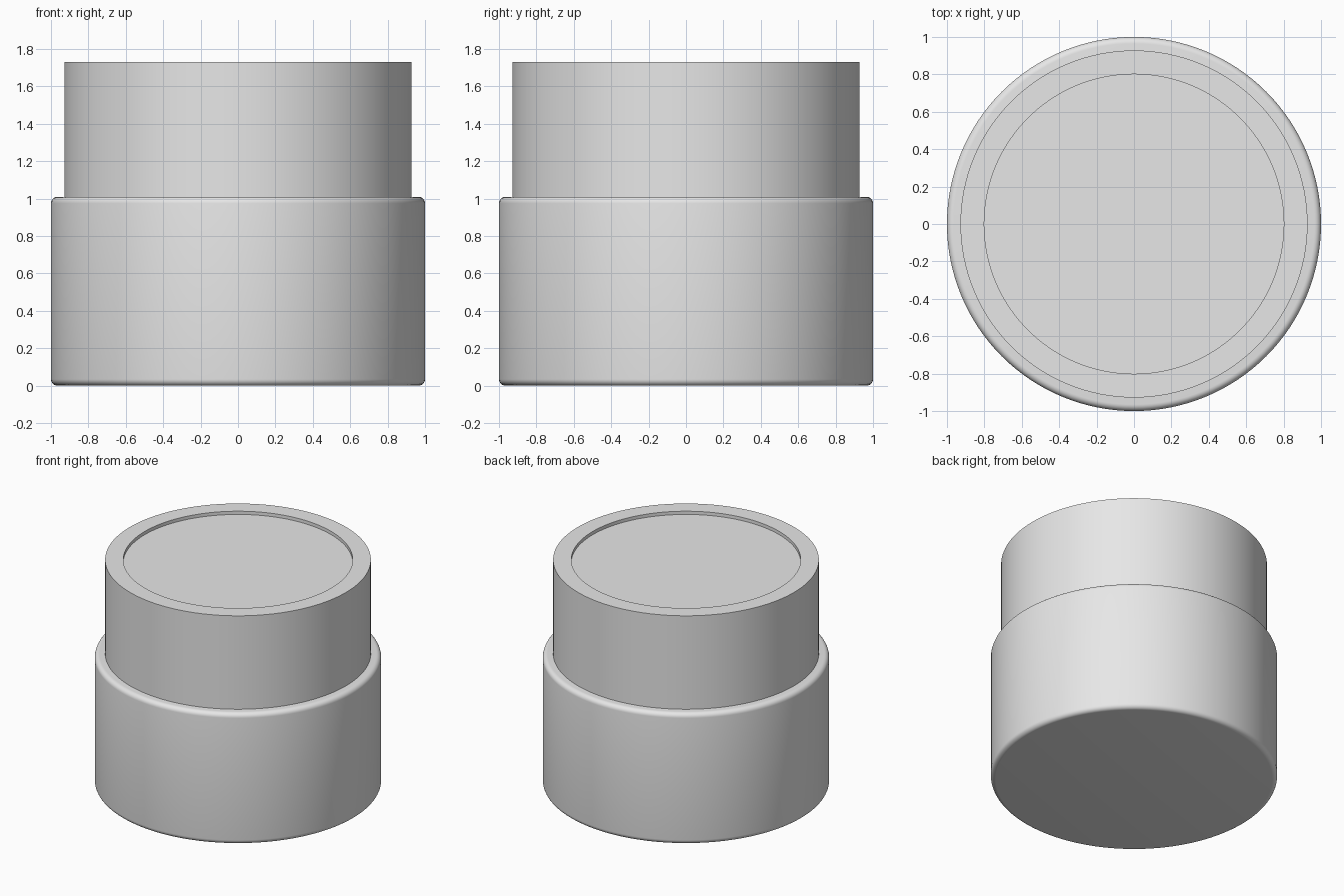
import bpy, bmesh, math

SIDES = 128

cube = bpy.data.objects.get("Cube")
if cube:
    bpy.data.objects.remove(cube, do_unlink=True)

# Single plain grey material
grey = bpy.data.materials.new("light_grey")
grey.use_nodes = True
colour = (0.8, 0.8, 0.8, 1)
grey.diffuse_color = colour
grey.node_tree.nodes["Principled BSDF"].inputs["Base Color"].default_value = colour


def cylinder(name, radius, bottom, top):
    """Closed upright cylinder as a bmesh with its object."""
    mesh = bpy.data.meshes.new(name)
    obj = bpy.data.objects.new(name, mesh)
    bpy.context.collection.objects.link(obj)
    mesh.materials.append(grey)
    bm = bmesh.new()
    bmesh.ops.create_cone(bm, cap_ends=True, segments=SIDES, radius1=radius,
                          radius2=radius, depth=top - bottom)
    bmesh.ops.translate(bm, verts=bm.verts, vec=(0, 0, (top + bottom) / 2))
    return obj, bm


def finish(obj, bm):
    bm.to_mesh(obj.data)
    bm.free()
    bpy.ops.object.select_all(action="DESELECT")
    obj.select_set(True)
    bpy.context.view_layer.objects.active = obj
    bpy.ops.object.shade_smooth_by_angle(angle=math.radians(35))


# Jar body with rounded top and bottom rims
body, bm = cylinder("jar_body", 1.0, 0.0, 1.01)
rims = [e for e in bm.edges if abs(e.verts[0].co.z - e.verts[1].co.z) < 0.01]
bmesh.ops.bevel(bm, geom=rims, offset=0.035, segments=6, profile=0.5,
                affect="EDGES")
finish(body, bm)

# Lid with a shallow recessed disc in its top
lid, bm = cylinder("jar_lid", 0.928, 1.0, 1.73)
top_face = max(bm.faces, key=lambda f: f.calc_center_median().z)
bmesh.ops.inset_region(bm, faces=[top_face], thickness=0.127)
wall = bmesh.ops.extrude_face_region(bm, geom=[top_face])
floor = [g for g in wall["geom"] if isinstance(g, bmesh.types.BMVert)]
bmesh.ops.translate(bm, verts=floor, vec=(0, 0, -0.025))
if top_face.is_valid:
    bmesh.ops.delete(bm, geom=[top_face], context="FACES_ONLY")
bmesh.ops.recalc_face_normals(bm, faces=bm.faces)
finish(lid, bm)
